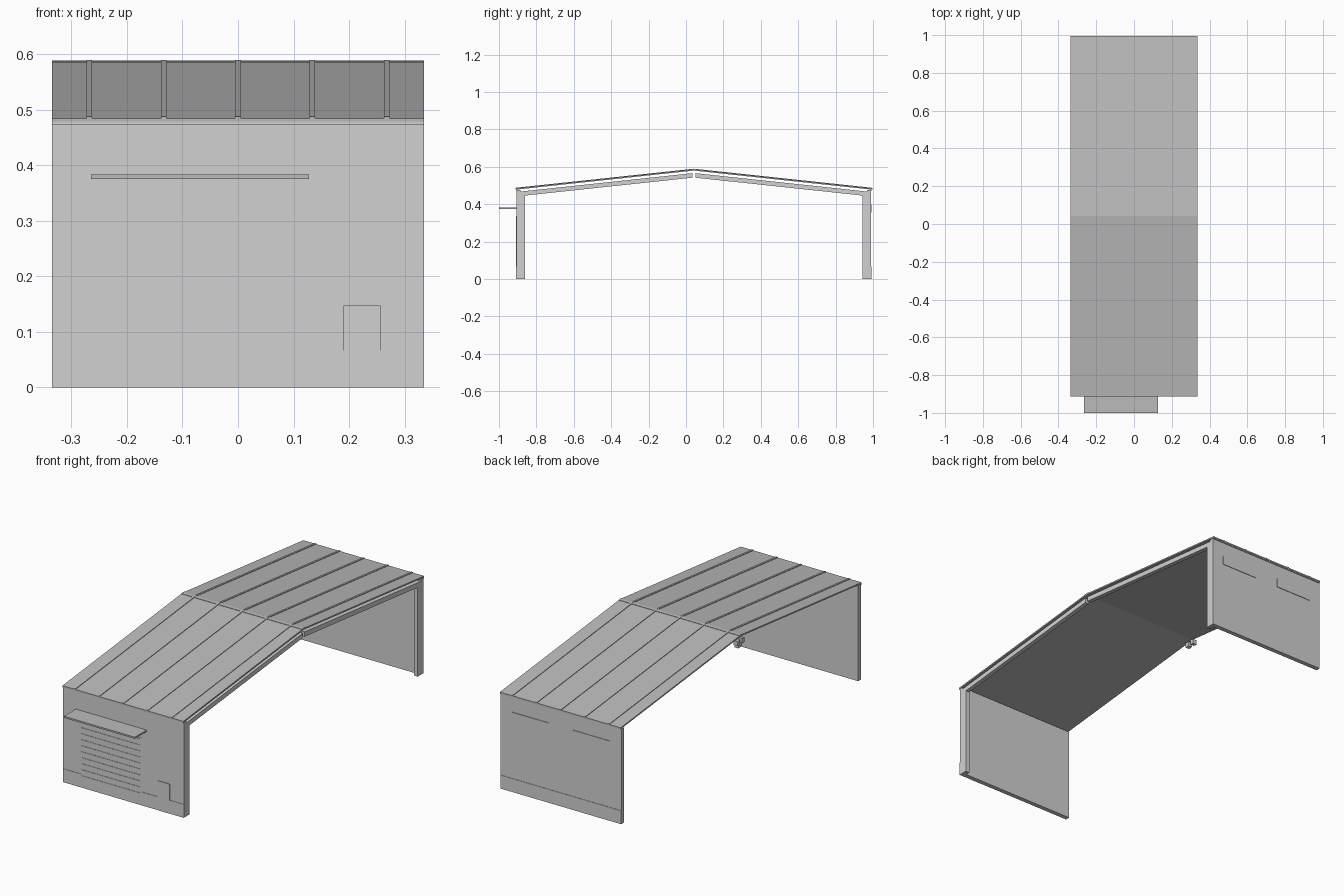
import bpy
import bmesh

if "Cube" in bpy.data.objects:
    bpy.data.objects.remove(bpy.data.objects["Cube"], do_unlink=True)


def material(name, value):
    m = bpy.data.materials.new(name)
    m.use_nodes = True
    colour = (value, value, value, 1)
    m.diffuse_color = colour
    m.node_tree.nodes["Principled BSDF"].inputs["Base Color"].default_value = colour
    return m


WALL = material("pale grey wall", 0.64)
ROOF = material("mid grey roof", 0.5)


def prism(name, x0, x1, outline, mat):
    """Extrude a closed (y, z) outline from x0 to x1."""
    bm = bmesh.new()
    face = bm.faces.new([bm.verts.new((x0, y, z)) for y, z in outline])
    out = bmesh.ops.extrude_face_region(bm, geom=[face])
    moved = [v for v in out["geom"] if isinstance(v, bmesh.types.BMVert)]
    bmesh.ops.translate(bm, verts=moved, vec=(x1 - x0, 0, 0))
    bmesh.ops.recalc_face_normals(bm, faces=bm.faces)
    mesh = bpy.data.meshes.new(name)
    bm.to_mesh(mesh)
    bm.free()
    mesh.materials.append(mat)
    ob = bpy.data.objects.new(name, mesh)
    bpy.context.collection.objects.link(ob)
    return ob


def box(name, x, y, z, mat=WALL):
    return prism(name, x[0], x[1],
                 [(y[0], z[0]), (y[1], z[0]), (y[1], z[1]), (y[0], z[1])], mat)


HALF = 0.335
RIDGE = 0.042
SPAN = 0.954
EAVE, PEAK = 0.485, 0.587
SLOPE = (PEAK - EAVE) / SPAN
FULL = (-HALF, HALF)
FRAME = (0.313, HALF)


def sloped(name, side, x, d0, d1, drop, thick, mat):
    """Strip parallel to a roof slope, d0 to d1 away from the ridge."""
    def point(d, low):
        return (RIDGE + side * d, PEAK - SLOPE * d - low)
    return prism(name, x[0], x[1],
                 [point(d0, drop), point(d1, drop),
                  point(d1, drop + thick), point(d0, drop + thick)], mat)


# Walls, columns, rafters and roof, the same on both sides of the ridge
for label, side in (("front", -1), ("back", 1)):
    def across(a, b):
        return tuple(sorted((RIDGE + side * a, RIDGE + side * b)))

    box(label + "_wall", FULL, across(0.927, 0.948), (0, 0.476))
    box(label + "_plinth", FULL, across(0.948, 0.95), (0, 0.067))
    box(label + "_eave_trim", FULL, across(0.945, 0.952), (0.474, 0.482))
    box(label + "_column", FRAME, across(0.903, 0.927), (0, 0.465))
    sloped(label + "_rafter", side, FRAME, 0.008, 0.927, 0.02, 0.024, WALL)
    sloped(label + "_ridge_stub", side, (-HALF, -0.313), 0.008, 0.028, 0.02, 0.024, WALL)
    sloped(label + "_roof_sheet", side, FULL, 0, SPAN, 0, 0.007, ROOF)
    sloped(label + "_ridge_cap", side, FULL, 0, 0.013, -0.002, 0.003, ROOF)
    for i in range(-2, 3):
        x = i * 0.134
        sloped(label + "_roof_seam", side, (x - 0.005, x + 0.005),
               0, SPAN, -0.003, 0.004, ROOF)

# Roller door with horizontal slats
FACE = RIDGE - 0.948
box("roller_door", (-0.238, 0.1), (FACE - 0.002, FACE), (0, 0.338))
SLATS = 10
for i in range(SLATS):
    z = 0.035 + i * 0.03
    box("door_slat", (-0.234, 0.096), (FACE - 0.004, FACE), (z, z + 0.026))

# Awning above the door and the low side hatch
box("awning", (-0.265, 0.128), (-1, FACE), (0.376, 0.384), ROOF)
box("side_hatch", (0.19, 0.257), (FACE - 0.003, FACE), (0.0, 0.148))

# Two high window panels on the back
BACK = RIDGE + 0.948
for s in (-1, 1):
    box("back_window_panel", sorted((s * 0.068, s * 0.27)),
        (BACK, BACK + 0.003), (0.355, 0.4))
